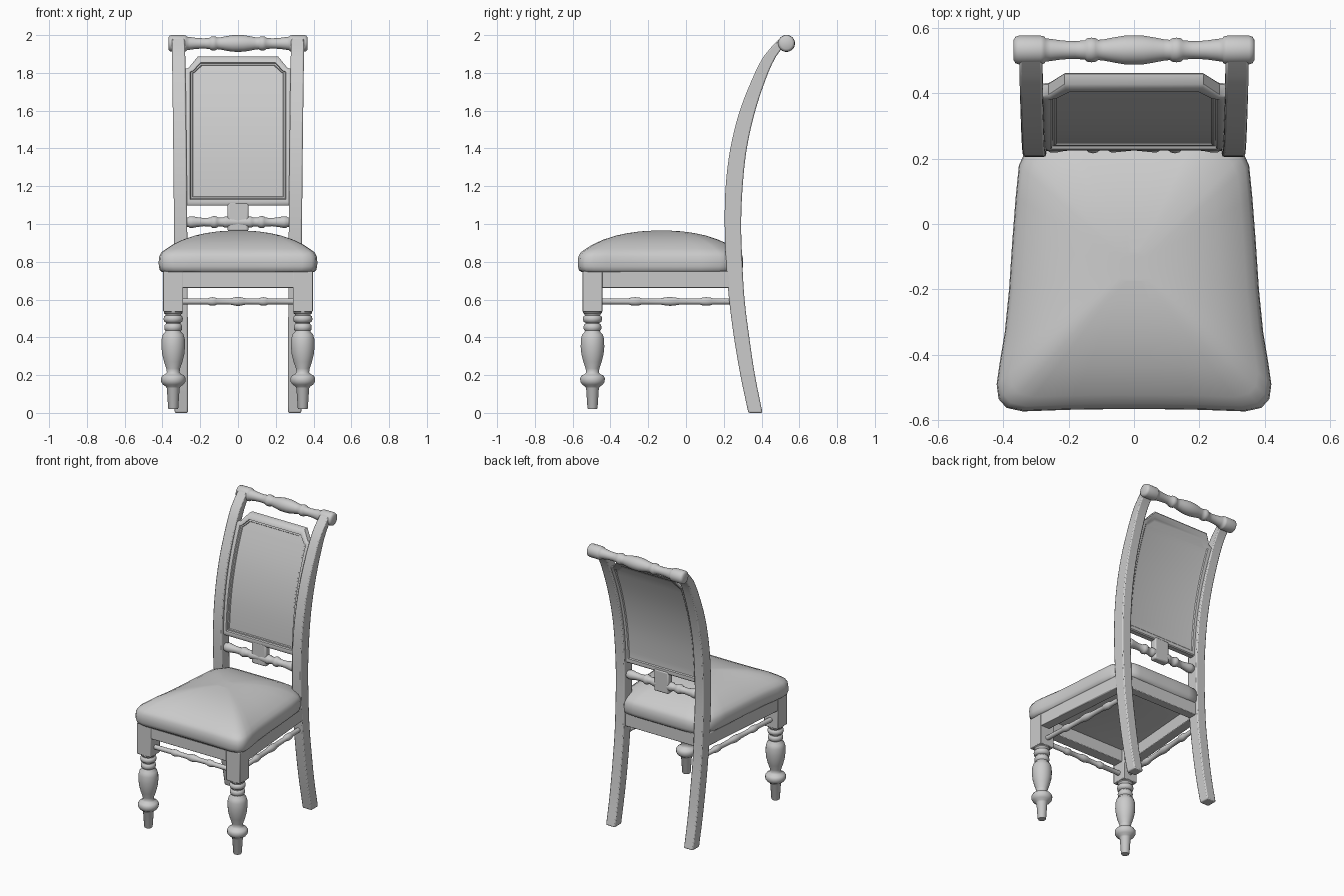
import bpy, bmesh, math
from mathutils import Vector

if "Cube" in bpy.data.objects:
    bpy.data.objects.remove(bpy.data.objects["Cube"])


def loft(name, rings, angle=40, bevel=0):
    """Skin a list of equal point loops; both ends are closed with rungs."""
    bm = bmesh.new()
    rows = [[bm.verts.new(p) for p in r] for r in rings]
    n = len(rows[0])
    for a, b in zip(rows, rows[1:]):
        for i in range(n):
            j = (i + 1) % n
            bm.faces.new((a[i], a[j], b[j], b[i]))
    for r in (rows[0], rows[-1]):
        for i in range(n // 2 - 1):
            bm.faces.new((r[i], r[i + 1], r[n - 2 - i], r[n - 1 - i]))
    bmesh.ops.recalc_face_normals(bm, faces=bm.faces)
    me = bpy.data.meshes.new(name)
    bm.to_mesh(me)
    bm.free()
    ob = bpy.data.objects.new(name, me)
    bpy.context.collection.objects.link(ob)
    if bevel:
        m = ob.modifiers.new("bevel", 'BEVEL')
        m.width, m.segments, m.limit_method = bevel, 2, 'ANGLE'
        m.angle_limit = math.radians(50)
    bpy.ops.object.select_all(action='DESELECT')
    ob.select_set(True)
    bpy.context.view_layer.objects.active = ob
    bpy.ops.object.shade_smooth_by_angle(angle=math.radians(angle))
    return ob


def turned(name, p0, p1, prof, n=24):
    """Lathe (t, radius) pairs along the line p0 -> p1."""
    p0, p1 = Vector(p0), Vector(p1)
    q = (p1 - p0).to_track_quat('Z', 'Y')
    return loft(name, [[p0.lerp(p1, t) + q @ Vector((r * math.cos(2 * math.pi * (i + .5) / n),
                                                    r * math.sin(2 * math.pi * (i + .5) / n), 0))
                        for i in range(n)] for t, r in prof], 50)


def prism(name, outline, z0, z1, bevel=.004):
    return loft(name, [[(x, y, z) for x, y in outline] for z in (z0, z1)], bevel=bevel)


def box(name, x0, x1, y0, y1, z0, z1, bevel=.004):
    return prism(name, [(x0, y0), (x1, y0), (x1, y1), (x0, y1)], z0, z1, bevel)


def mirrored(half):
    return [(-u, r) for u, r in reversed(half) if u > 0] + half


# side curve of the back posts: z, front y, back y
SIDE = [(0, .33, .405), (.2, .288, .365), (.4, .254, .335), (.6, .228, .31),
        (.8, .212, .298), (1, .205, .292), (1.2, .21, .3), (1.4, .235, .322),
        (1.6, .285, .367), (1.8, .365, .435), (1.9, .42, .485), (1.98, .495, .55)]


def side(z, k):
    """Smooth (Hermite) reading of column k of the side curve at height z."""
    i = max(j for j in range(len(SIDE) - 1) if SIDE[j][0] <= z)

    def slope(j):
        a, b = SIDE[max(j - 1, 0)], SIDE[min(j + 1, len(SIDE) - 1)]
        return (b[k] - a[k]) / (b[0] - a[0])
    h = SIDE[i + 1][0] - SIDE[i][0]
    t = (z - SIDE[i][0]) / h
    return ((2 * t**3 - 3 * t**2 + 1) * SIDE[i][k] + (3 * t**2 - 2 * t**3) * SIDE[i + 1][k]
            + h * ((t**3 - 2 * t**2 + t) * slope(i) + (t**3 - t**2) * slope(i + 1)))


def mid(z):
    return (side(z, 1) + side(z, 2)) / 2


# cushion: rings of a rounded trapezoid, rear corners hidden in the posts
half = [(.07, -.566), (.2, -.568), (.34, -.573), (.39, -.562), (.414, -.535), (.42, -.49),
        (.41, -.42), (.395, -.33), (.382, -.2), (.372, -.05), (.362, .08), (.352, .18),
        (.335, .215), (.27, .295), (.2, .303), (.07, .303)]
loop = half + [(-x, y) for x, y in reversed(half)]
rings = [(.955, .745), (.985, .755), (.998, .775), (1, .8), (.993, .828), (.965, .85),
         (.9, .87), (.82, .892), (.7, .916), (.55, .938), (.4, .952), (.25, .961), (.1, .965)]
loft("seat_cushion", [[(x * s, -.13 + (y + .13) * s, z) for x, y in loop] for s, z in rings], 60)

# apron rails
box("front_apron", -.32, .32, -.54, -.465, .662, .75)
box("rear_apron", -.29, .29, .225, .285, .662, .75)

# front leg turning
leg = [(.02, .024), (.025, .027), (.13, .034), (.14, .04), (.15, .055), (.165, .065),
       (.185, .066), (.198, .058), (.205, .042), (.215, .034), (.235, .037), (.27, .049),
       (.31, .059), (.35, .063), (.39, .062), (.415, .055), (.428, .042), (.435, .04),
       (.44, .046), (.455, .048), (.468, .044), (.472, .038), (.478, .038), (.483, .048),
       (.498, .052), (.512, .048), (.516, .041), (.522, .042), (.528, .05), (.54, .05)]
side_bar = [(0, .016), (.22, .016), (.24, .021), (.27, .023), (.3, .021), (.32, .016),
            (.46, .017), (.49, .021), (.53, .024), (.57, .021), (.6, .017),
            (.75, .016), (.77, .021), (.8, .023), (.83, .021), (.85, .016), (1, .016)]

for s, tag in ((-1, "left"), (1, "right")):
    # front leg with square block
    turned("front_leg_" + tag, (s * .343, -.495, 0), (s * .343, -.495, 1), leg)
    box("front_leg_block_" + tag, s * .29, s * .396, -.547, -.443, .535, .75)
    # side rail and turned bar
    prism("side_apron_" + tag, [(s * .394, -.46), (s * .335, .24), (s * .27, .24), (s * .325, -.46)],
          .662, .75)
    turned("side_stretcher_" + tag, (s * .34, -.46, .59), (s * .302, .25, .59), side_bar, 16)
    # curved back post, leaning slightly outwards
    post = []
    for i in range(45):
        z = 1.98 * i / 44
        cx, f, b = s * (.3 + .004 * z * z), side(z, 1), side(z, 2)
        post.append([(cx - .035, f, z), (cx + .035, f, z), (cx + .035, b, z), (cx - .035, b, z)])
    loft("back_post_" + tag, post, 40, .007)

# front turned bar
bar = mirrored([(0, .024), (.015, .023), (.035, .018), (.05, .016), (.11, .016), (.12, .021),
                (.135, .023), (.15, .021), (.16, .016), (.31, .016)])
turned("front_stretcher", (0, -.495, .59), (1, -.495, .59), bar, 16)

# crest rail with rolled ends
crest = mirrored([(0, .045), (.03, .044), (.06, .039), (.09, .033), (.11, .031), (.117, .036),
                  (.13, .038), (.143, .036), (.15, .03), (.18, .027), (.22, .029), (.255, .034),
                  (.27, .036), (.275, .042), (.285, .044), (.352, .044), (.362, .041), (.369, .03)])
turned("crest_rail", (0, .532, 1.956), (1, .532, 1.956), crest, 28)

# lower back spindle and its centre block
spindle = mirrored([(0, .024), (.06, .03), (.07, .03), (.08, .024), (.105, .024), (.112, .03),
                    (.125, .033), (.138, .03), (.145, .024), (.18, .022), (.215, .026), (.24, .031),
                    (.255, .031), (.262, .026), (.29, .026)])
turned("lower_back_spindle", (0, mid(1.01), 1.01), (1, mid(1.01), 1.01), spindle, 20)
box("spindle_block", -.056, .056, .226, .276, .962, 1.115, .01)


# curved back panel: framed, with cut top corners
def panel_ring(d, off):
    z0, zs, zt = 1.098 + d, 1.82 - d * .45, 1.886 - d
    pts = [(.285 - d, z0 + (zs - z0) * i / 20) for i in range(21)]
    pts += [(.262 - d * .75, zs + .006), (.213 - d * .45, zt)]
    return [(x, mid(z) + off, z) for x, z in pts] + [(-x, mid(z) + off, z) for x, z in reversed(pts)]


loft("back_panel", [panel_ring(d, o) for d, o in
                    ((.05, .012), (.036, .014), (.03, .02), (.006, .022), (0, .016), (0, -.016),
                     (.006, -.022), (.018, -.026), (.032, -.022), (.036, -.012), (.044, -.012),
                     (.048, -.006))], 35)
